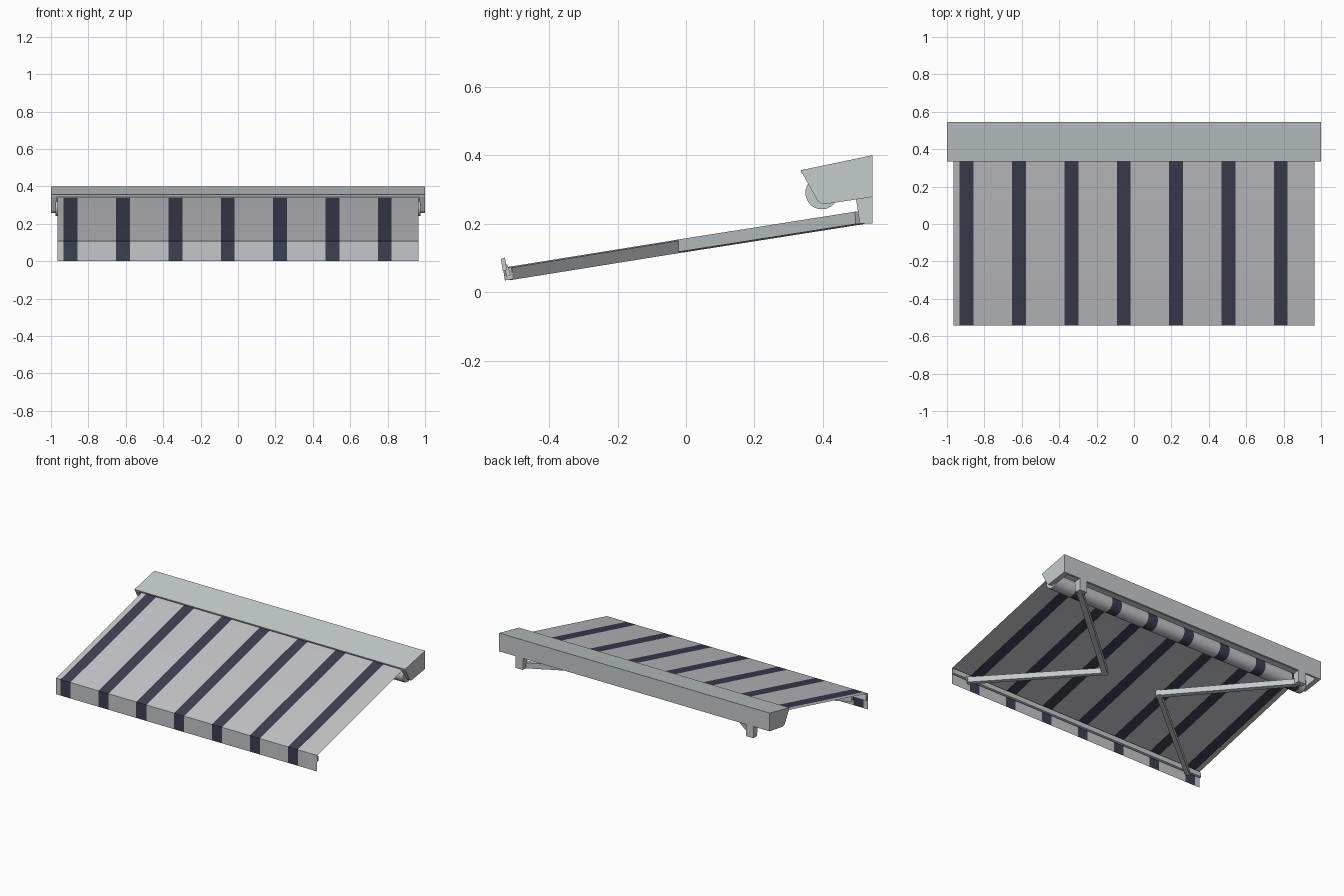
import bpy, bmesh, math
from mathutils import Vector

if "Cube" in bpy.data.objects:
    bpy.data.objects.remove(bpy.data.objects["Cube"])


def material(name, rgb):
    m = bpy.data.materials.new(name)
    m.diffuse_color = (*rgb, 1)
    m.use_nodes = True
    m.node_tree.nodes["Principled BSDF"].inputs["Base Color"].default_value = m.diffuse_color
    return m


METAL = material("pale_grey_metal", (0.56, 0.60, 0.62))
CLOTH = material("light_grey_cloth", (0.56, 0.565, 0.595))
NAVY = material("dark_navy_stripe", (0.046, 0.050, 0.085))


def finish(name, bm, mats, smooth=False, normals=True):
    if normals:
        bmesh.ops.recalc_face_normals(bm, faces=bm.faces)
    me = bpy.data.meshes.new(name)
    bm.to_mesh(me)
    bm.free()
    for m in mats:
        me.materials.append(m)
    ob = bpy.data.objects.new(name, me)
    bpy.context.collection.objects.link(ob)
    if smooth:
        bpy.ops.object.select_all(action='DESELECT')
        ob.select_set(True)
        bpy.context.view_layer.objects.active = ob
        bpy.ops.object.shade_smooth_by_angle(angle=math.radians(35))
    return ob


def extrude_x(name, profile, x0, x1, smooth=False):
    """Solid made from a (y, z) profile drawn out along x."""
    bm = bmesh.new()
    a = [bm.verts.new((x0, y, z)) for y, z in profile]
    b = [bm.verts.new((x1, y, z)) for y, z in profile]
    bm.faces.new(a)
    bm.faces.new(b[::-1])
    n = len(a)
    for i in range(n):
        j = (i + 1) % n
        bm.faces.new((a[i], b[i], b[j], a[j]))
    return finish(name, bm, [METAL], smooth)


def beam(name, p, q, width, height):
    """Box beam between two points, kept square to the vertical."""
    p, q = Vector(p), Vector(q)
    d = (q - p).normalized()
    side = d.cross(Vector((0, 0, 1))).normalized()
    up = side.cross(d)
    bm = bmesh.new()
    rings = [[bm.verts.new(c + side * s * width / 2 + up * t * height / 2)
              for s, t in ((-1, -1), (1, -1), (1, 1), (-1, 1))] for c in (p, q)]
    a, b = rings
    bm.faces.new(a)
    bm.faces.new(b[::-1])
    for i in range(4):
        j = (i + 1) % 4
        bm.faces.new((a[i], b[i], b[j], a[j]))
    return finish(name, bm, [METAL])


def cylinder(name, centre, radius, depth, axis, segments=24):
    bm = bmesh.new()
    bmesh.ops.create_cone(bm, cap_ends=True, segments=segments,
                          radius1=radius, radius2=radius, depth=depth)
    rot = Vector((0, 0, 1)).rotation_difference(Vector(axis)).to_matrix()
    bmesh.ops.rotate(bm, verts=bm.verts, matrix=rot)
    bmesh.ops.translate(bm, verts=bm.verts, vec=centre)
    return finish(name, bm, [METAL], True)


# Cassette: roof and back wall in one folded sheet, open underneath
extrude_x("cassette_cover",
          [(0.335, 0.356), (0.545, 0.40), (0.545, 0.278), (0.533, 0.277),
           (0.533, 0.387), (0.338, 0.346)], -0.999, 0.999)

# End caps with a rounded lower front corner
corner = [(0.406 + 0.028 * math.cos(a), 0.285 + 0.028 * math.sin(a))
          for a in (math.radians(200 + 14 * i) for i in range(6))]
cap = [(0.335, 0.356)] + corner + [(0.545, 0.278), (0.545, 0.40)]
for s, side in ((-1, "left"), (1, "right")):
    extrude_x(side + "_end_cap", cap, s * 0.968, s * 1.0, True)

# Roller tube inside the rolled cloth
RY, RZ, RR = 0.397, 0.290, 0.050
cylinder("roller_tube", (0, RY, RZ), RR - 0.002, 1.95, (1, 0, 0), 32)

# Cloth: valance, sloping sheet and wrap around the roller, cut into stripes
path = [(-0.543, 0.0), (-0.543, 0.107)]
for i in range(33):
    a = math.radians(104 - 360 * i / 32)
    path.append((RY + RR * math.cos(a), RZ + RR * math.sin(a)))
cuts = [-0.965]
for k in range(7):
    c = -0.895 + 0.28 * k
    cuts += [c - 0.037, c + 0.037]
cuts.append(0.965)
bm = bmesh.new()
rows = [[bm.verts.new((x, y, z)) for x in cuts] for y, z in path]
for r0, r1 in zip(rows, rows[1:]):
    for i in range(len(cuts) - 1):
        f = bm.faces.new((r0[i], r0[i + 1], r1[i + 1], r1[i]))
        f.material_index = i % 2
finish("striped_canvas", bm, [CLOTH, NAVY], True, normals=False)

# Front bar behind the valance
extrude_x("front_bar", [(-0.541, 0.097), (-0.529, 0.101),
                        (-0.523, 0.065), (-0.535, 0.061)], -0.963, 0.963)

# Wall brackets and folding arms, one set per side
for s, side in ((-1, "left"), (1, "right")):
    extrude_x(side + "_wall_bracket",
              [(0.497, 0.271), (0.508, 0.20), (0.545, 0.20), (0.545, 0.279)],
              s * 0.825, s * 0.88)
    shoulder = (s * 0.85, 0.508, 0.217)
    elbow = (s * 0.21, -0.02, 0.134)
    wrist = (s * 0.85, -0.518, 0.054)
    beam(side + "_rear_arm", shoulder, elbow, 0.034, 0.036)
    beam(side + "_front_arm", elbow, wrist, 0.028, 0.036)
    cylinder(side + "_elbow_hinge", elbow, 0.019, 0.038, (0, -0.157, 1))
    cylinder(side + "_wrist_hinge", wrist, 0.014, 0.036, (0, -0.157, 1))
    extrude_x(side + "_bar_lug", [(-0.532, 0.08), (-0.522, 0.08),
                                  (-0.512, 0.05), (-0.524, 0.045)],
              s * 0.83, s * 0.87)
